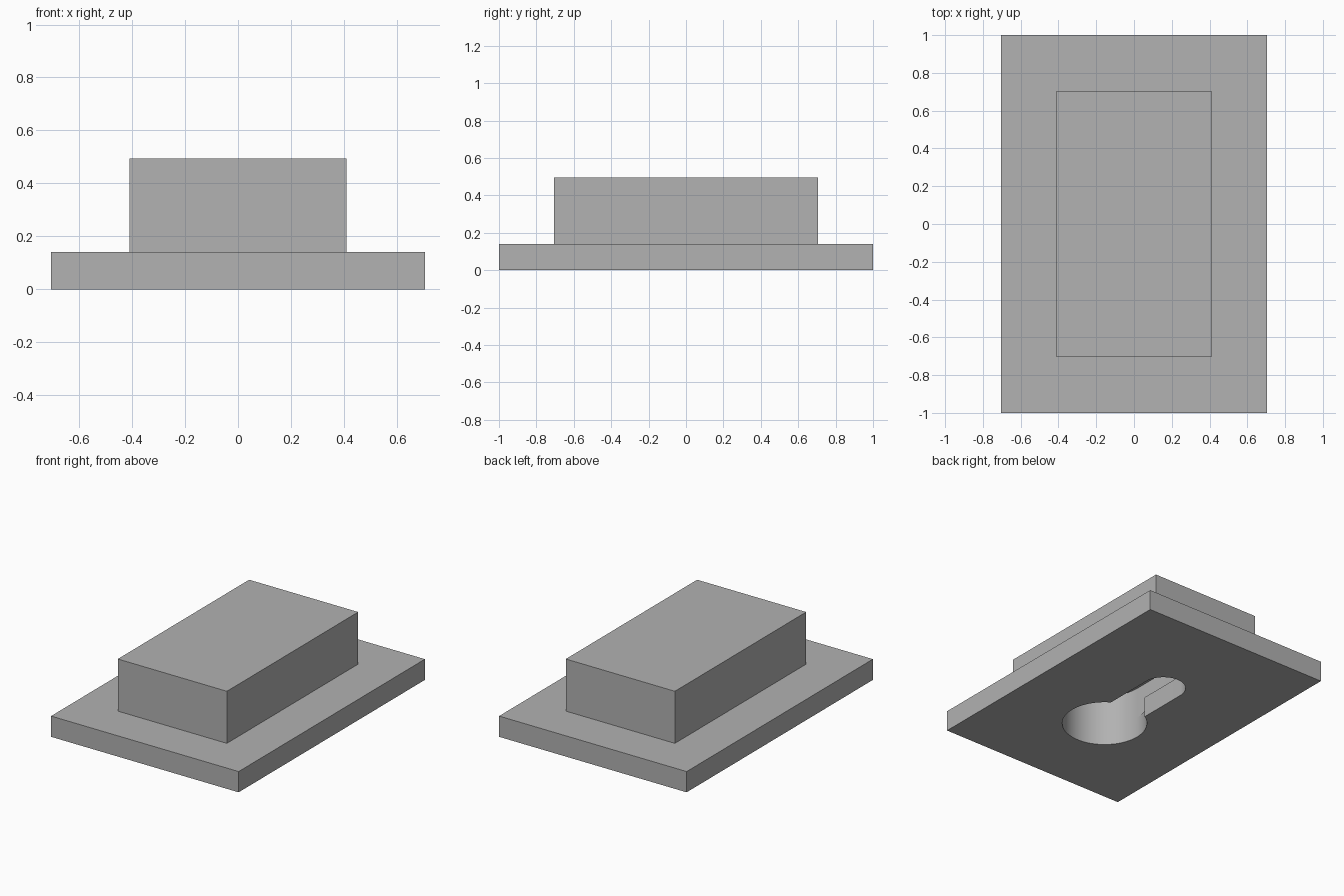
import bpy, bmesh, math

cube = bpy.data.objects.get("Cube")
if cube:
    bpy.data.objects.remove(cube, do_unlink=True)

WALL = 0.141          # plate thickness, also the wall around the cavity
TOP = 0.495
HEAD_R, SLOT_R = 0.268, 0.14
REACH = 0.29          # distance of both keyhole centres from the middle

grey = bpy.data.materials.new("plain_grey")
grey.use_nodes = True
colour = (0.445, 0.445, 0.445, 1)
grey.diffuse_color = colour
grey.node_tree.nodes["Principled BSDF"].inputs["Base Color"].default_value = colour


def make_object(name, bm):
    bmesh.ops.recalc_face_normals(bm, faces=bm.faces)
    mesh = bpy.data.meshes.new(name)
    bm.to_mesh(mesh)
    bm.free()
    mesh.materials.append(grey)
    obj = bpy.data.objects.new(name, mesh)
    bpy.context.collection.objects.link(obj)
    return obj


def rectangle(bm, hx, hy, z):
    return [bm.verts.new((sx * hx, sy * hy, z))
            for sx, sy in ((-1, -1), (1, -1), (1, 1), (-1, 1))]


def bridge(bm, low, high):
    for i in range(len(low)):
        j = (i + 1) % len(low)
        bm.faces.new((low[i], low[j], high[j], high[i]))


def round_cutter(name, y0, y1, radius, z0, z1, steps=32):
    """Upright prism with half-round ends at y0 and y1."""
    bm = bmesh.new()
    outline = []
    for centre, start in ((y1, 0), (y0, math.pi)):
        for i in range(steps + 1):
            a = start + math.pi * i / steps
            outline.append((radius * math.cos(a), centre + radius * math.sin(a)))
    low = [bm.verts.new((x, y, z0)) for x, y in outline]
    high = [bm.verts.new((x, y, z1)) for x, y in outline]
    bridge(bm, low, high)
    bm.faces.new(low)
    bm.faces.new(high)
    bmesh.ops.remove_doubles(bm, verts=bm.verts, dist=1e-5)
    cutter = make_object(name, bm)
    cutter.hide_render = True
    return cutter


# Stepped body: wide plate with a raised block
bm = bmesh.new()
rings = [rectangle(bm, hx, hy, z) for hx, hy, z in (
    (0.705, 1, 0), (0.705, 1, WALL), (0.41, 0.705, WALL), (0.41, 0.705, TOP))]
for low, high in zip(rings, rings[1:]):
    bridge(bm, low, high)
bm.faces.new(rings[0])
bm.faces.new(rings[-1])
body = make_object("keyhole_mount", bm)

# Hidden cavity, then the round entry and narrow slot below it
cutters = [
    round_cutter("cavity_cutter", -REACH, REACH, HEAD_R, WALL, TOP - WALL),
    round_cutter("entry_cutter", -REACH, -REACH, HEAD_R, -0.1, WALL),
    round_cutter("slot_cutter", -REACH, REACH, SLOT_R, -0.1, WALL + 0.05),
]
bpy.context.view_layer.objects.active = body
for cutter in cutters:
    mod = body.modifiers.new(cutter.name, "BOOLEAN")
    mod.operation = "DIFFERENCE"
    mod.solver = "EXACT"
    mod.object = cutter
    bpy.ops.object.modifier_apply(modifier=mod.name)
for cutter in cutters:
    bpy.data.objects.remove(cutter, do_unlink=True)

# Smooth round walls, sharp corners
bpy.ops.object.select_all(action="DESELECT")
body.select_set(True)
bpy.ops.object.shade_smooth_by_angle(angle=math.radians(30))
